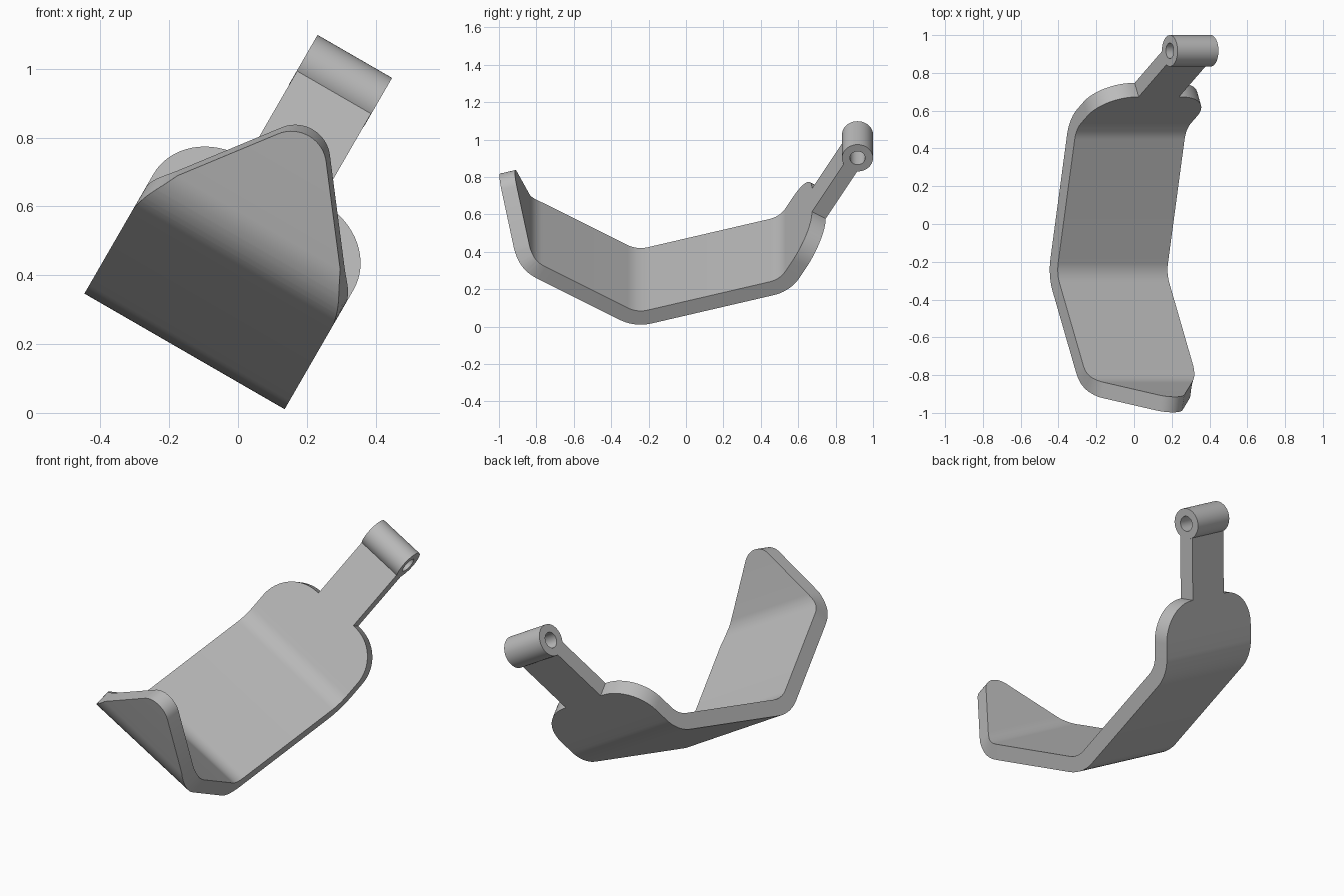
import bpy, bmesh
from math import sin, cos, tan, pi, radians
from mathutils import Matrix

if "Cube" in bpy.data.objects:
    bpy.data.objects.remove(bpy.data.objects["Cube"])

THICK = 0.085        # strap thickness
MID = -0.224         # centre of the strap's width
HALF = 0.336         # half width of the strap
ARM = 0.125          # half width of arm and barrel
BEND_R = 0.14        # inner bend radius
TILT = Matrix.Rotation(radians(30), 4, 'Y')

grey = bpy.data.materials.new("plain grey")
grey.use_nodes = True
colour = (0.5, 0.5, 0.5, 1)
grey.diffuse_color = colour
grey.node_tree.nodes["Principled BSDF"].inputs["Base Color"].default_value = colour


def finish(bm, name):
    """Tilt the part, give it its colour and smooth its bends."""
    bmesh.ops.remove_doubles(bm, verts=bm.verts, dist=0.0001)
    bmesh.ops.recalc_face_normals(bm, faces=bm.faces)
    bm.transform(TILT)
    mesh = bpy.data.meshes.new(name)
    bm.to_mesh(mesh)
    bm.free()
    mesh.materials.append(grey)
    obj = bpy.data.objects.new(name, mesh)
    bpy.context.collection.objects.link(obj)
    bpy.ops.object.select_all(action='DESELECT')
    obj.select_set(True)
    bpy.context.view_layer.objects.active = obj
    bpy.ops.object.shade_smooth_by_angle(angle=radians(30))


# Side path: straight runs joined by equal 45 degree bends
cut = BEND_R * tan(pi / 8)
arc = BEND_R * pi / 4
runs = [0.359 - cut, 0.647 - 2 * cut, 0.7915 - 2 * cut, 0.69 - cut]
bend_starts = [sum(runs[:i + 1]) + arc * i for i in range(3)]
last_bend = bend_starts[2] + arc
strap_end = last_bend + runs[3]
lobe_end = last_bend + 0.34 - cut


def path(s):
    """Point and heading on the inner face at distance s from the front tip."""
    y, z, heading = -0.915, 0.822, radians(-75)
    for i, run in enumerate(runs):
        step = min(s, run)
        y += step * cos(heading)
        z += step * sin(heading)
        s -= step
        if s <= 0 or i == 3:
            break
        turn = min(s, arc) / BEND_R
        y += BEND_R * (sin(heading + turn) - sin(heading))
        z += BEND_R * (cos(heading) - cos(heading + turn))
        heading += turn
        s -= min(s, arc)
        if s <= 0:
            break
    return y, z, heading


# Half width along the path: rounded tip, taper, straight sides, lobes, arm
tip_r, tip_angle = 0.1, radians(53.5)
outline = [(tip_r * (1 - cos(tip_angle * i / 10)), tip_r * sin(tip_angle * i / 10))
           for i in range(11)]
p, q, r = (0.347, 0.307), (0.387, HALF), (0.44, HALF)
for i in range(7):
    t = i / 6
    outline.append(tuple((1 - t) ** 2 * a + 2 * t * (1 - t) * b + t * t * c
                         for a, b, c in zip(p, q, r)))
lobe_r = 0.2
for i in range(17):
    f = pi / 2 * i / 16
    outline.append((lobe_end - lobe_r * (1 - sin(f)), HALF - lobe_r * (1 - cos(f))))
outline += [(lobe_end + 0.0005, ARM - 0.001), (strap_end, ARM - 0.001)]


def half_width(s):
    for (s0, w0), (s1, w1) in zip(outline, outline[1:]):
        if s <= s1:
            return w0 + (w1 - w0) * (s - s0) / (s1 - s0)
    return outline[-1][1]


# Bent strap with its arm, as rings of four corners
stations = {s for s, w in outline}
for start in bend_starts:
    stations |= {start + arc * i / 10 for i in range(11)}
bm = bmesh.new()
rings = []
for s in sorted(stations):
    y, z, heading = path(s)
    w = half_width(s)
    ring = []
    for side, depth in ((-1, 0), (1, 0), (1, THICK), (-1, THICK)):
        ring.append(bm.verts.new((MID + side * w, y + depth * sin(heading),
                                  z - depth * cos(heading))))
    rings.append(ring)
for a, b in zip(rings, rings[1:]):
    for i in range(4):
        j = (i + 1) % 4
        bm.faces.new((a[i], a[j], b[j], b[i]))
bm.faces.new(rings[-1])
finish(bm, "bent_strap_and_arm")

# Hinge barrel with a through hole
bm = bmesh.new()
SIDES = 48
loops = []
for radius, side in ((0.083, -1), (0.083, 1), (0.041, 1), (0.041, -1)):
    loops.append([bm.verts.new((MID + side * ARM,
                                0.917 + radius * cos(2 * pi * i / SIDES),
                                0.984 + radius * sin(2 * pi * i / SIDES)))
                  for i in range(SIDES)])
for k in range(4):
    a, b = loops[k], loops[(k + 1) % 4]
    for i in range(SIDES):
        j = (i + 1) % SIDES
        bm.faces.new((a[i], a[j], b[j], b[i]))
finish(bm, "hinge_barrel")
